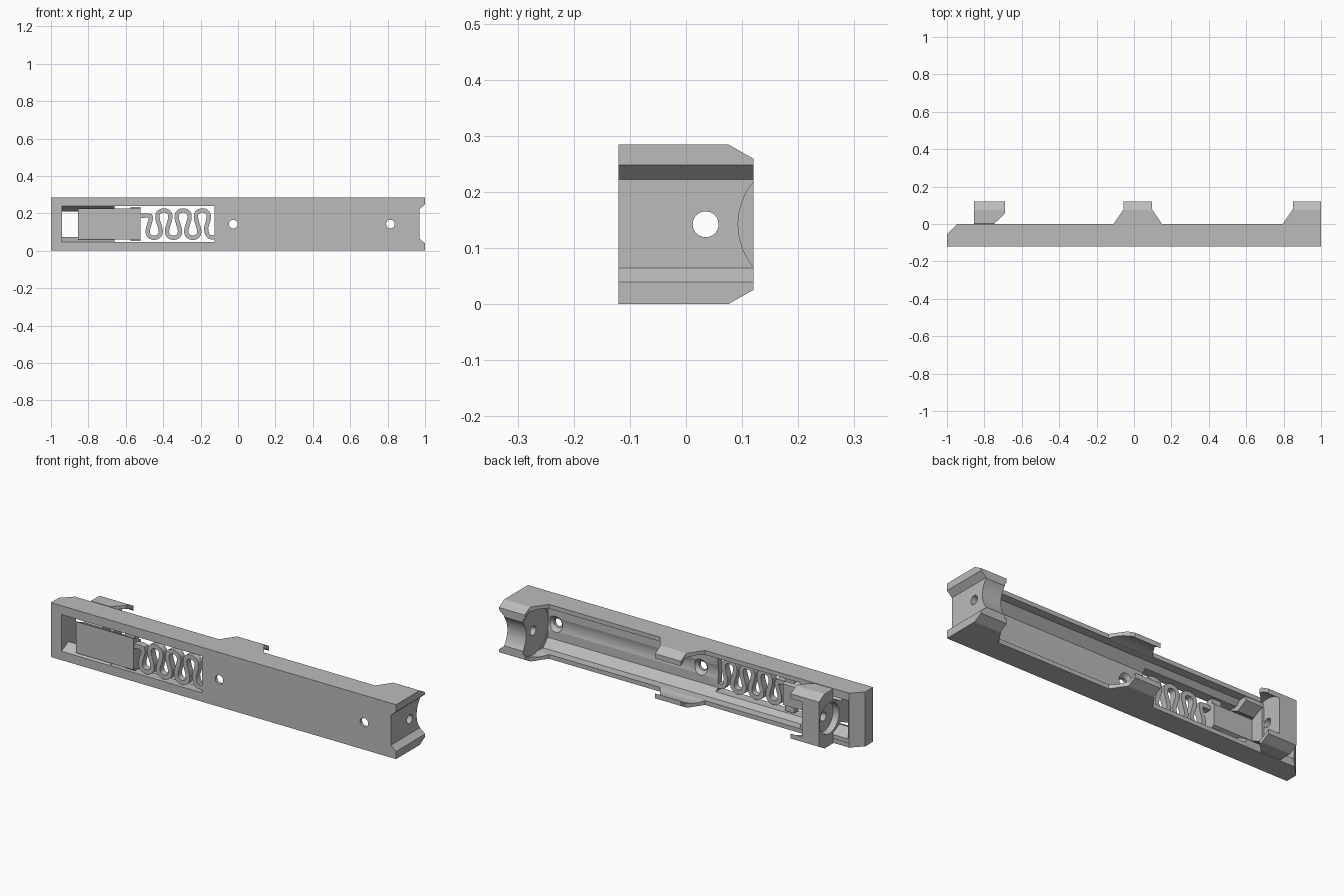
import bpy, bmesh
from math import sin, cos, pi
from mathutils import Vector

if "Cube" in bpy.data.objects:
    bpy.data.objects.remove(bpy.data.objects["Cube"])

grey = bpy.data.materials.new("light_grey_plastic")
grey.use_nodes = True
COLOUR = (0.5, 0.5, 0.5, 1)
grey.diffuse_color = COLOUR
grey.node_tree.nodes["Principled BSDF"].inputs["Base Color"].default_value = COLOUR

MID = 0.1425      # height of the cell axis
H = 2 * MID
AXIS_Y = 0.035    # depth of the cell axis
BACK, FRONT, FLOOR = 0.12, -0.12, -0.085
BORE = 0.125


def place(axis, u, v, w):
    return {"x": (w, u, v), "y": (u, w, v), "z": (u, v, w)}[axis]


def solid(name, pts, faces, axis, a, b):
    """Extrude flat faces along an axis from a to b."""
    bm = bmesh.new()
    vs = [bm.verts.new(place(axis, u, v, a)) for u, v in pts]
    fs = [bm.faces.new([vs[i] for i in f]) for f in faces]
    ext = bmesh.ops.extrude_face_region(bm, geom=fs, use_keep_orig=True)
    moved = [g for g in ext["geom"] if isinstance(g, bmesh.types.BMVert)]
    bmesh.ops.translate(bm, verts=moved, vec=place(axis, 0, 0, b - a))
    bmesh.ops.recalc_face_normals(bm, faces=bm.faces)
    mesh = bpy.data.meshes.new(name)
    bm.to_mesh(mesh)
    bm.free()
    ob = bpy.data.objects.new(name, mesh)
    bpy.context.collection.objects.link(ob)
    mesh.materials.append(grey)
    return ob


def prism(name, pts, axis, a, b):
    return solid(name, pts, [range(len(pts))], axis, a, b)


def box(name, x, y, z):
    return prism(name, [(x[0], z[0]), (x[1], z[0]), (x[1], z[1]), (x[0], z[1])], "y", *y)


def mirrored(half):
    """Close a (depth, half height) profile about the cell axis."""
    return [(y, MID + h) for y, h in half] + [(y, MID - h) for y, h in reversed(half)]


def rod(axis, u, v, r, a, b, n=64):
    ring = [(u + r * cos(2 * pi * i / n), v + r * sin(2 * pi * i / n)) for i in range(n)]
    return prism("cutter", ring, axis, a, b)


def cone(x, r1, r2, y1, y2):
    """Countersink cutter along y."""
    ob = rod("y", x, MID, r1, y1, y2)
    for v in ob.data.vertices:
        if abs(v.co.y - y2) < 1e-5:
            v.co.x = x + (v.co.x - x) * r2 / r1
            v.co.z = MID + (v.co.z - MID) * r2 / r1
    return ob


def combine(ob, others, op="DIFFERENCE"):
    for other in others:
        mod = ob.modifiers.new("cut", "BOOLEAN")
        mod.operation, mod.solver, mod.object = op, "EXACT", other
        bpy.context.view_layer.objects.active = ob
        bpy.ops.object.modifier_apply(modifier=mod.name)
        bpy.data.objects.remove(other)


def corner_cutters():
    """Trim the outer back corners of the clips."""
    return [prism("cutter", [(0.075, MID + s * MID), (BACK, MID + s * 0.117),
                             (0.2, MID + s * 0.069), (0.2, MID + s * 0.25),
                             (0.075, MID + s * 0.25)], "x", -1.2, 1.2) for s in (1, -1)]


# Main tray: side outline with the clips, then hollowed
outline = [(-1, FRONT), (1, FRONT), (1, BACK), (0.85, BACK), (0.85, 0.08), (0.795, 0),
           (0.15, 0), (0.095, 0.08), (0.095, BACK), (-0.055, BACK), (-0.055, 0.08),
           (-0.11, 0), (-0.945, 0), (-1, -0.055)]
tray = prism("holder_tray", outline, "z", 0, H)
trough = mirrored([(FLOOR, 0.08), (-0.045, 0.12), (0.001, 0.12)])
cuts = corner_cutters() + [
    prism("cutter", trough, "x", -0.94, 0.86),
    rod("x", AXIS_Y, MID, BORE, -0.94, 0.861, 96),
    box("cutter", (-0.94, -0.125), (-0.2, -0.03), (MID - 0.096, MID + 0.096)),
    prism("cutter", [(0.97, 0.065), (1, 0.04), (1.1, 0.04), (1.1, 0.248), (1, 0.248),
                     (0.97, 0.222)], "y", -0.3, 0.3),
    rod("x", 0.212, MID, 0.119, 0.8, 1.1, 96),
    rod("x", AXIS_Y, MID, 0.023, 0.8, 1.1),
]
for hole_x in (-0.025, 0.815):
    cuts += [rod("y", hole_x, MID, 0.023, -0.2, 0.01),
             cone(hole_x, 0.024, 0.042, -0.104, FLOOR + 0.001)]
combine(tray, cuts)

# Guide rails that hold the slider in the window
for label, s in (("upper", 1), ("lower", -1)):
    rail = [(-0.119, 0.097), (-0.06, 0.068), (-0.002, 0.1), (-0.002, 0.13), (-0.119, 0.13)]
    prism(label + "_rail", [(y, MID + s * h) for y, h in rail], "x", -0.945, -0.66)

# Slider: grooved foot and neck, with a hooked head
slider = prism("slider", mirrored([(FRONT, 0.0825), (-0.06, 0.055), (0.01, 0.09)]),
               "x", -0.855, -0.745)
foot = prism("foot", mirrored([(FRONT, 0.0825), (-0.06, 0.055)]), "x", -0.80, -0.52)
head = prism("head", [(-0.855, 0.004), (-0.745, 0.004), (-0.69, 0.057), (-0.69, BACK),
                      (-0.855, BACK)], "z", 0, H)
combine(head, corner_cutters() + [rod("x", AXIS_Y, MID, BORE, -0.755, -0.6, 96)])
combine(slider, [foot, head], "UNION")
combine(slider, [rod("x", AXIS_Y, MID, 0.08, -0.9, -0.82),
                 rod("x", AXIS_Y, MID, 0.023, -0.9, -0.7)])

# Small stops at the inner end of the slider foot
for label, s in (("upper", 1), ("lower", -1)):
    z = sorted((MID + s * 0.06, MID + s * 0.091))
    box(label + "_slider_stop", (-0.575, -0.521), (-0.108, -0.075), z)

# Serpentine spring joining slider and tray
path = [Vector((-0.53, 0.185)), Vector((-0.49, 0.189))]
STEPS = 150
for i in range(STEPS + 1):
    t = pi * (0.3 + 6.3 * i / STEPS)
    path.append(Vector((-0.448 + (t / pi - 1) * 0.0515 + 0.02 * sin(2 * t),
                        MID + 0.073 * cos(t))))
path += [Vector(p) for p in ((-0.166, 0.09), (-0.152, 0.073), (-0.115, 0.07))]
strip = []
for i, p in enumerate(path):
    d = (path[min(i + 1, len(path) - 1)] - path[max(i - 1, 0)]).normalized()
    side = Vector((-d.y, d.x)) * 0.0115
    strip += [tuple(p + side), tuple(p - side)]
quads = [(2 * i, 2 * i + 1, 2 * i + 3, 2 * i + 2) for i in range(len(path) - 1)]
solid("serpentine_spring", strip, quads, "y", FRONT + 0.0005, FLOOR)

# Smooth the curved faces and keep the edges crisp
for ob in bpy.context.collection.objects:
    if ob.type == "MESH" and grey.name in ob.data.materials:
        bpy.ops.object.select_all(action="DESELECT")
        ob.select_set(True)
        bpy.context.view_layer.objects.active = ob
        bpy.ops.object.shade_smooth_by_angle(angle=pi / 7)
